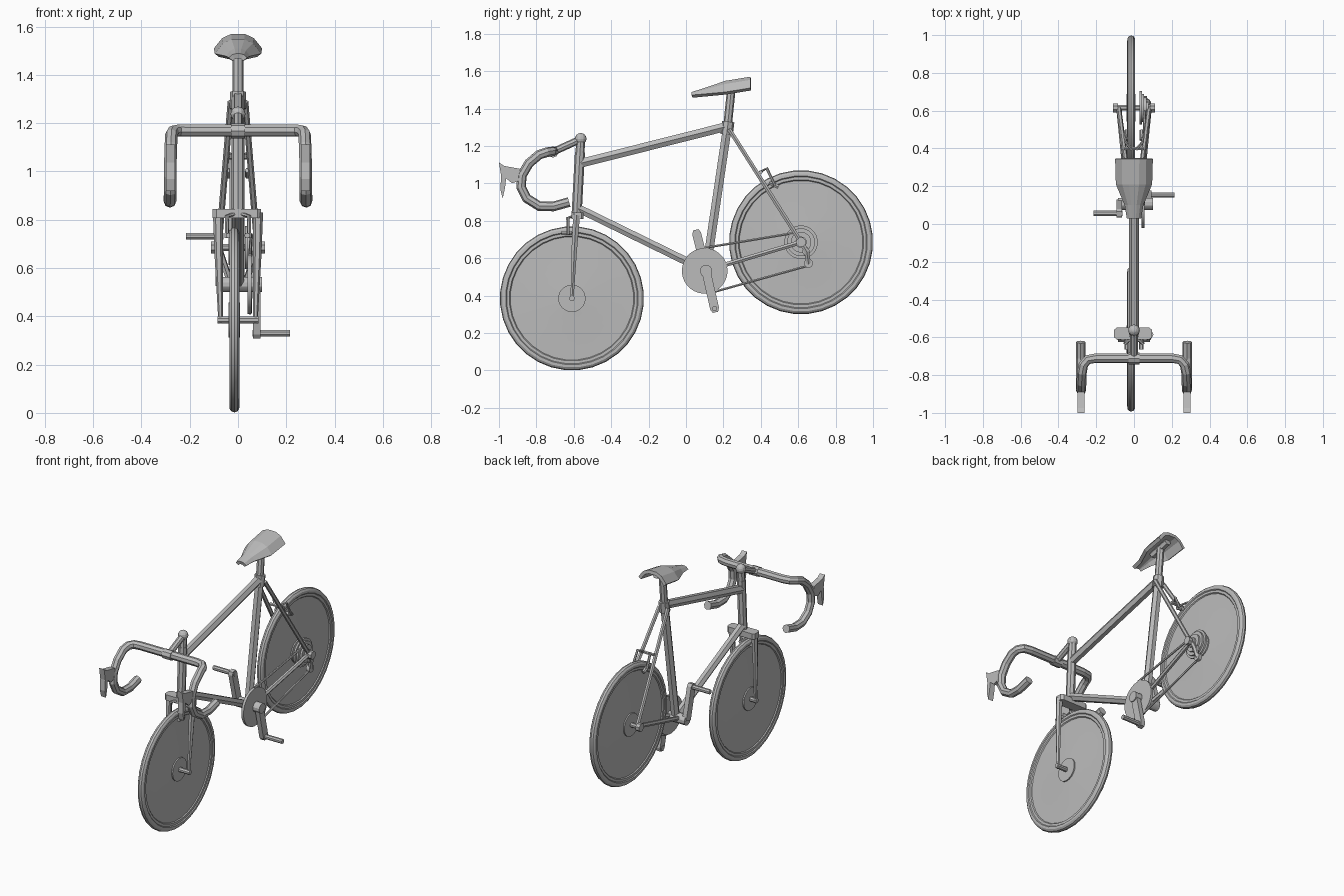
import bpy, bmesh, math
from mathutils import Vector as V

cube = bpy.data.objects.get("Cube")
if cube:
    bpy.data.objects.remove(cube)

grey = bpy.data.materials.new("plain grey")
grey.use_nodes = True
colour = (0.5, 0.5, 0.5, 1)
grey.diffuse_color = colour
grey.node_tree.nodes["Principled BSDF"].inputs["Base Color"].default_value = colour


def loft(name, rings, caps=True, closed=True, smooth=False):
    """Skin a row of equal-sized point rings."""
    bm = bmesh.new()
    rows = [[bm.verts.new(p) for p in ring] for ring in rings]
    n = len(rows[0])
    for a, b in zip(rows, rows[1:]):
        for i in range(n if closed else n - 1):
            j = (i + 1) % n
            bm.faces.new((a[i], a[j], b[j], b[i]))
    if caps:
        bm.faces.new(rows[0][::-1])
        bm.faces.new(rows[-1])
    bmesh.ops.recalc_face_normals(bm, faces=bm.faces)
    mesh = bpy.data.meshes.new(name)
    bm.to_mesh(mesh)
    bm.free()
    mesh.materials.append(grey)
    obj = bpy.data.objects.new(name, mesh)
    bpy.context.collection.objects.link(obj)
    if smooth:
        bpy.ops.object.select_all(action='DESELECT')
        obj.select_set(True)
        bpy.context.view_layer.objects.active = obj
        bpy.ops.object.shade_smooth_by_angle(angle=math.radians(30))
    return obj


def tube(name, path, radii, sides=6):
    """Round tube along a path, with one radius or one per point."""
    pts = [V(p) for p in path]
    if not isinstance(radii, (list, tuple)):
        radii = [radii] * len(pts)
    rings, u = [], None
    for i, p in enumerate(pts):
        t = (pts[min(i + 1, len(pts) - 1)] - pts[max(i - 1, 0)]).normalized()
        if u is None:
            u = V((1, 0, 0)) if abs(t.x) < 0.9 else V((0, 0, 1))
        u = (u - t * t.dot(u)).normalized()
        w = t.cross(u)
        turn = [math.tau * k / sides for k in range(sides)]
        rings.append([p + (u * math.cos(a) + w * math.sin(a)) * radii[i] for a in turn])
    return loft(name, rings)


def lathe(name, centre, profile, sides=32):
    """Turn (x, radius) steps about an axis along x."""
    c = V(centre)
    turn = [math.tau * (k + 0.5) / sides for k in range(sides)]
    return loft(name, [[c + V((x, r * math.cos(a), r * math.sin(a))) for a in turn]
                       for x, r in profile], smooth=True)


def plate(name, outline, x, thick):
    """Flat part cut from a (y, z) outline."""
    return loft(name, [[(x + s * thick / 2, y, z) for y, z in outline] for s in (-1, 1)])


def both(p, s):
    return (p[0] * s, p[1], p[2])


# Wheels: tyre, rim, slightly domed disc and hub
FRONT, REAR = (-0.015, -0.61, 0.385), (-0.015, 0.615, 0.685)
half = [(0.02, 0.018), (0.016, 0.07), (0.01, 0.33), (0.016, 0.335), (0.016, 0.35),
        (0.021, 0.355), (0.02, 0.37), (0.012, 0.381)]
for side, hub in (("front", FRONT), ("rear", REAR)):
    lathe(side + "_wheel", hub, half + [(0, 0.385)] + [(-x, r) for x, r in half[::-1]])
    lathe(side + "_hub_flange", hub, [(-0.024, 0.073), (0.024, 0.073)])
    reach = 0.085 if side == "front" else 0.1
    lathe(side + "_axle", (0, hub[1], hub[2]), [(-reach, 0.015), (reach, 0.015)], 8)

# Main frame tubes
BB = (0, 0.107, 0.532)
SEAT = (0, 0.222, 1.305)
tube("top_tube", [(0, -0.56, 1.108), SEAT], 0.027)
tube("down_tube", [(0, -0.58, 0.868), BB], 0.025)
tube("seat_tube", [BB, SEAT], 0.027)
tube("seat_collar", [(0, 0.217, 1.26), (0, 0.226, 1.33)], 0.033, 8)
tube("seat_post", [SEAT, (0, 0.243, 1.51)], 0.023, 8)
tube("head_tube", [(0, -0.585, 0.83), (0, -0.567, 1.165)], 0.027, 8)
tube("steerer", [(0, -0.567, 1.16), (0, -0.563, 1.23)], 0.024, 8)
bpy.ops.mesh.primitive_uv_sphere_add(segments=12, ring_count=8, radius=0.031,
                                     location=(0, -0.563, 1.238))
ball = bpy.context.object
ball.name = "headset_ball"
ball.data.materials.append(grey)

# Stays, fork and brake arms on both sides
for s, side in ((1, "left"), (-1, "right")):
    tube(side + "_seat_stay", [(0.03 * s, 0.23, 1.29), (0.08 * s, 0.612, 0.69)], 0.013)
    tube(side + "_chain_stay", [(0.03 * s, 0.11, 0.535), (0.08 * s, 0.612, 0.685)], 0.014)
    tube(side + "_fork_leg", [(0.083 * s, -0.585, 0.83), (0.08 * s, -0.597, 0.65),
                              (0.072 * s, -0.61, 0.37)], [0.021, 0.017, 0.009])
    lathe(side + "_rear_nut", (0.098 * s, 0.615, 0.685), [(-0.013, 0.026), (0.013, 0.026)], 8)
    tube(side + "_rear_brake_arm", [(0.012 * s, 0.395, 1.06), (0.045 * s, 0.432, 1.08),
                                    (0.05 * s, 0.476, 0.99)], 0.008)
    tube(side + "_rear_brake_pad", [(0.04 * s, 0.445, 1.005), (0.04 * s, 0.495, 0.98)], 0.012)
    tube(side + "_front_brake_arm", [(0.012 * s, -0.6, 0.825), (0.045 * s, -0.632, 0.815),
                                     (0.047 * s, -0.63, 0.725)], 0.009)
    tube(side + "_front_brake_pad", [(0.038 * s, -0.665, 0.735), (0.038 * s, -0.61, 0.735)], 0.012)
tube("rear_brake_bridge", [(-0.05, 0.4, 1.06), (0.05, 0.4, 1.06)], 0.01)
crown = [(-0.105, -0.6), (-0.09, -0.612), (0.08, -0.612), (0.095, -0.6),
         (0.095, -0.56), (0.08, -0.548), (-0.09, -0.548), (-0.105, -0.56)]
loft("fork_crown", [[(x, y, z) for x, y in crown] for z in (0.808, 0.845)])

# Stem and drop handlebar
tube("stem", [(0, -0.565, 1.235), (0, -0.712, 1.168)], 0.02, 8)
tube("stem_clamp", [(-0.03, -0.712, 1.168), (0.03, -0.712, 1.168)], 0.031, 8)
drop = [(0.2, -0.71, 1.17), (0.245, -0.718, 1.17), (0.268, -0.745, 1.166), (0.276, -0.785, 1.153),
        (0.278, -0.84, 1.107), (0.28, -0.877, 1.043), (0.28, -0.882, 0.979), (0.28, -0.852, 0.92),
        (0.281, -0.785, 0.878), (0.282, -0.71, 0.876), (0.282, -0.625, 0.9)]
tube("handlebar", [both(p, -1) for p in drop[::-1]] + drop, 0.026, 8)
lever = [(-1, 1.112), (-0.973, 1.093), (-0.89, 1.078), (-0.875, 1.02), (-0.93, 1.0),
         (-0.962, 1.027), (-0.967, 0.979), (-0.98, 0.92), (-0.993, 0.968), (-0.988, 1.037)]
for s, side in ((1, "left"), (-1, "right")):
    plate(side + "_brake_lever", lever, 0.28 * s, 0.036)

# Saddle: bent sheet widening to the back
rows = []
for y, w, top, edge in ((0.03, 0.038, 1.488, 1.472), (0.1, 0.05, 1.51, 1.478),
                        (0.21, 0.096, 1.548, 1.488), (0.345, 0.1, 1.57, 1.51)):
    mid = edge + (top - edge) * 0.72
    shape = ((-1, edge), (-0.65, mid), (-0.28, top), (0.28, top), (0.65, mid), (1, edge))
    rows.append([(w * f, y, z) for f, z in shape])
saddle = loft("saddle", rows, caps=False, closed=False)
if saddle.data.polygons[2].normal.z < 0:
    saddle.data.flip_normals()
solid = saddle.modifiers.new("thickness", 'SOLIDIFY')
solid.thickness = 0.022
tube("saddle_clamp", [(0, 0.17, 1.5), (0, 0.31, 1.53)], 0.022)

# Cranks, pedals and chainring
lathe("bottom_bracket", BB, [(-0.085, 0.033), (0.1, 0.033)], 12)
lathe("chainring", (0.047, 0.1, 0.532), [(-0.008, 0.122), (0.008, 0.122)])
for side, s, y, z in (("left", 1, 0.153, 0.33), ("right", -1, 0.057, 0.732)):
    x = 0.078 * s
    d = V((0, y - BB[1], z - BB[2])).normalized()
    n = V((0, -d.z, d.y)) * 0.024
    a, b = V(BB), V((0, y, z))
    outline = [a + n, b + n, b + d * 0.02 + n * 0.6, b + d * 0.02 - n * 0.6, b - n, a - n]
    plate(side + "_crank", [(p.y, p.z) for p in outline], x, 0.03)
    lathe(side + "_pedal", (0, y, z), [(0.06 * s, 0.015), (0.215 * s, 0.015)], 8)

# Sprockets, chain and derailleur
for i, r in enumerate((0.09, 0.075, 0.055, 0.03)):
    lathe("sprocket_%d" % (i + 1), (0.036 + 0.012 * i, 0.615, 0.685), [(-0.006, r), (0.006, r)], 24)
tube("upper_chain", [(0.05, 0.1, 0.655), (0.055, 0.6, 0.738)], 0.007)
tube("lower_chain", [(0.05, 0.13, 0.414), (0.055, 0.655, 0.56)], 0.007)
tube("derailleur_arm", [(0.075, 0.62, 0.68), (0.075, 0.645, 0.635), (0.06, 0.655, 0.57)], 0.015)
lathe("derailleur_pulley", (0.058, 0.655, 0.572), [(-0.012, 0.024), (0.012, 0.024)], 12)
lathe("upper_pulley", (0.064, 0.642, 0.635), [(-0.012, 0.02), (0.012, 0.02)], 12)
